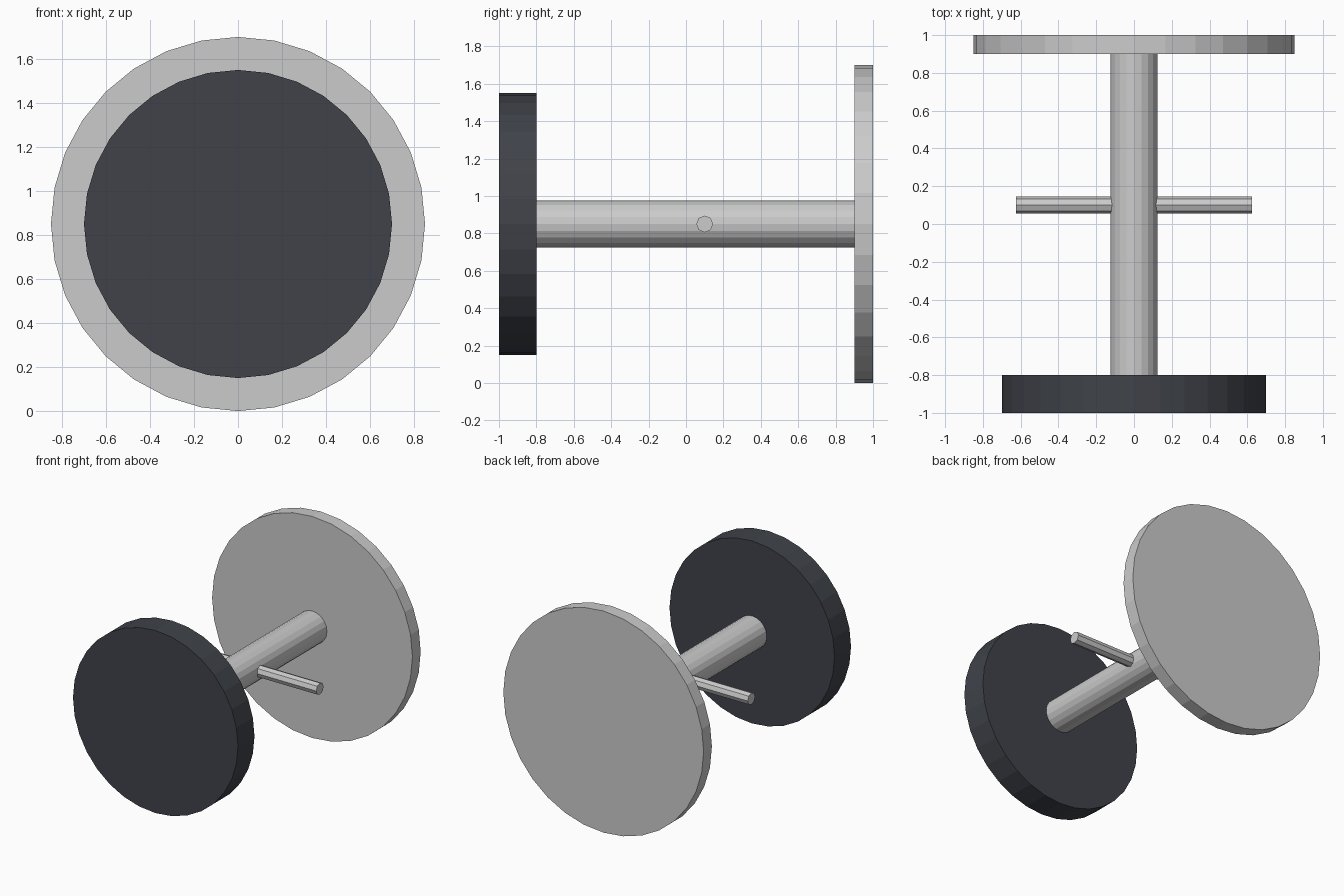
import bpy
from math import pi

if "Cube" in bpy.data.objects:
    bpy.data.objects.remove(bpy.data.objects["Cube"])

AXIS_Z = 0.85


def cylinder(name, sides, radius, start, end, axis="y", y=0.0, material=None):
    """Flat-shaded cylinder running from start to end along x or y."""
    mid = (start + end) / 2
    loc = (0, mid, AXIS_Z) if axis == "y" else (mid, y, AXIS_Z)
    rot = (pi / 2, 0, 0) if axis == "y" else (0, pi / 2, 0)
    bpy.ops.mesh.primitive_cylinder_add(
        vertices=sides, radius=radius, depth=end - start, location=loc, rotation=rot)
    obj = bpy.context.object
    obj.name = name
    if material:
        obj.data.materials.append(material)
    return obj


dark = bpy.data.materials.new("dark_rubber")
dark.diffuse_color = (0.05, 0.055, 0.067, 1)
dark.use_nodes = True
dark.node_tree.nodes["Principled BSDF"].inputs["Base Color"].default_value = dark.diffuse_color

# Thick dark disc at the front
cylinder("front_pad", 32, 0.70, -1.0, -0.8, material=dark)
# Wider, thinner disc at the back
cylinder("back_plate", 32, 0.85, 0.9, 1.0)
# Shaft joining the discs
cylinder("shaft", 20, 0.125, -0.8, 0.9)
# Thin rod across the shaft
cylinder("cross_pin", 8, 0.045, -0.625, 0.625, axis="x", y=0.1)
